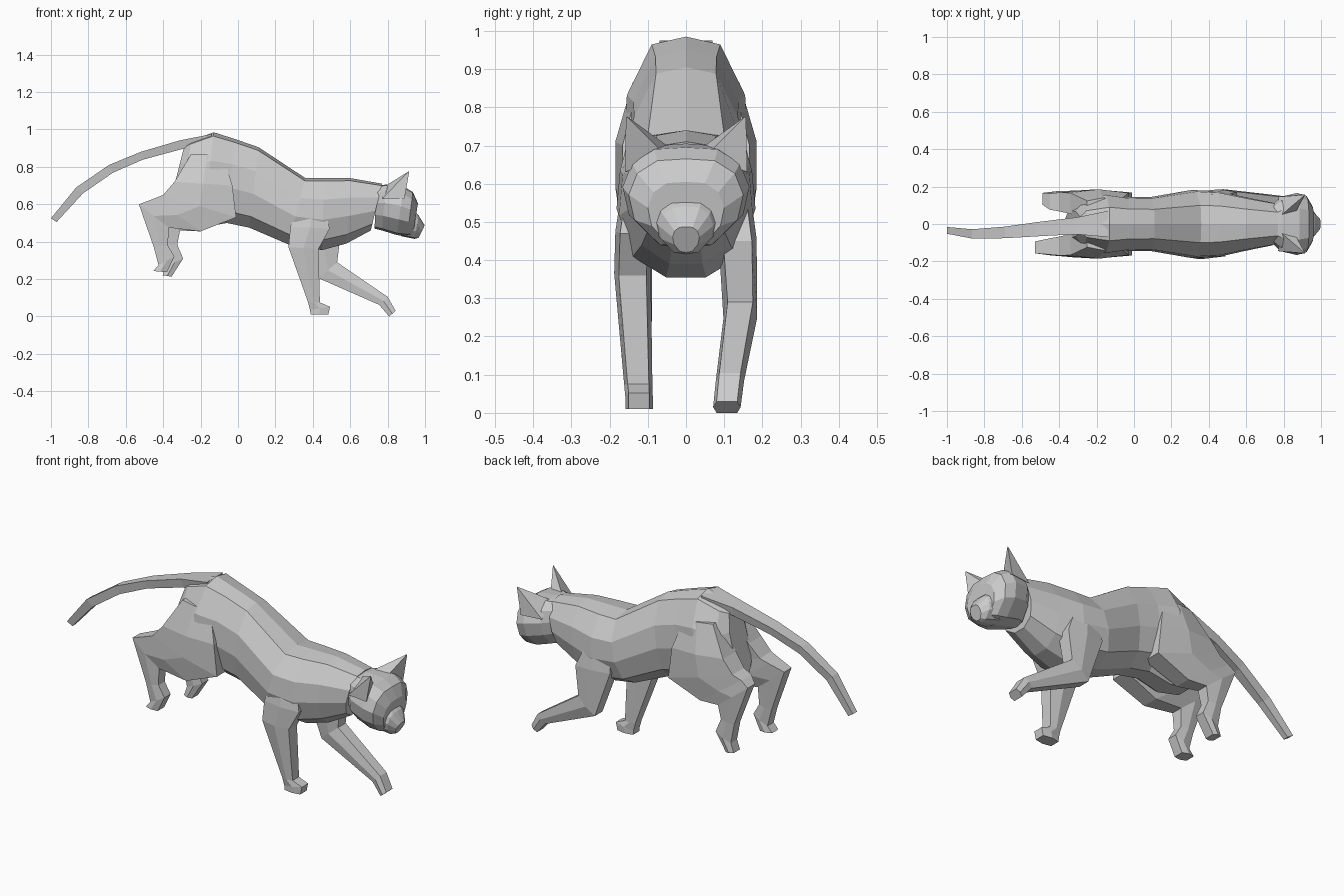
import bpy, bmesh
from mathutils import Vector


def loft(name, rings):
    """Skin a list of equal-sized rings and cap both ends."""
    bm = bmesh.new()
    vs = [[bm.verts.new(p) for p in r] for r in rings]
    n = len(rings[0])
    for a, b in zip(vs, vs[1:]):
        for i in range(n):
            j = (i + 1) % n
            bm.faces.new((a[i], a[j], b[j], b[i]))
    bm.faces.new(vs[0])
    bm.faces.new(vs[-1])
    bmesh.ops.recalc_face_normals(bm, faces=bm.faces)
    me = bpy.data.meshes.new(name)
    bm.to_mesh(me)
    bm.free()
    ob = bpy.data.objects.new(name, me)
    bpy.context.collection.objects.link(ob)
    return ob


# half outlines: (share of width, share of height)
BODY = [(.55, .96), (.95, .70), (1, .42), (.8, .14), (.3, 0)]
HEAD = [(.5, .98), (.85, .84), (1, .60), (.9, .32), (.45, .04)]


def trunk(name, half, sections):
    """Sections: top x, top z, bottom x, bottom z, half width."""
    outline = [(0, 1)] + half + [(0, 0)] + [(-w, t) for w, t in reversed(half)]
    return loft(name, [[(xb + (xt - xb) * t, w * f, zb + (zt - zb) * t)
                        for f, t in outline] for xt, zt, xb, zb, w in sections])


def limb(name, side, sections):
    """Sections: front x, front z, back x, back z, y centre, half thickness."""
    rings = []
    for fx, fz, bx, bz, y, h in sections:
        ring = []
        for t, k in [(0, .75), (.5, 1), (1, .75), (1, -.75), (.5, -1), (0, -.75)]:
            ring.append((fx + (bx - fx) * t, side * (y + k * h), fz + (bz - fz) * t))
        rings.append(ring)
    return loft(name, rings)


# body from rump to neck
trunk("body", BODY, [
    (-.285, .92, -.37, .58, .07),
    (-.25, .94, -.31, .50, .13),
    (-.13, .985, -.19, .475, .163),
    (-.02, .95, -.06, .50, .145),
    (.11, .905, .06, .475, .143),
    (.36, .74, .27, .385, .182),
    (.46, .74, .45, .355, .175),
    (.60, .74, .58, .39, .145),
    (.77, .71, .71, .46, .115)])

# skull
trunk("head", HEAD, [
    (.74, .70, .73, .47, .10),
    (.79, .705, .77, .46, .145),
    (.885, .695, .85, .435, .166),
    (.935, .665, .905, .43, .15),
    (.962, .605, .935, .435, .10)])

# muzzle
trunk("muzzle", HEAD, [
    (.90, .60, .87, .43, .10),
    (.966, .54, .945, .415, .072),
    (.998, .487, .965, .42, .035)])

# ears
base = [(.79, .05, .70), (.77, .145, .63), (.89, .16, .63), (.86, .055, .675)]
tip = Vector((.916, .157, .778))
for side, label in ((-1, "right"), (1, "left")):
    foot = [Vector(p) for p in base]
    point = [tip + (p - tip) * .03 for p in foot]
    loft("ear_" + label, [[(p.x, side * p.y, p.z) for p in r] for r in (foot, point)])

# tail: top x, top z, bottom x, bottom z, y centre, half width
tail = [(-.14, .975, -.16, .90, 0, .07),
        (-.31, .942, -.30, .895, -.01, .045),
        (-.52, .88, -.51, .838, -.028, .038),
        (-.69, .81, -.67, .768, -.045, .031),
        (-.865, .69, -.83, .657, -.053, .025),
        (-1, .525, -.97, .505, -.034, .018)]
loft("tail", [[(xt, y - h, zt), (xt, y + h, zt), (xb, y + .8 * h, zb), (xb, y - .8 * h, zb)]
              for xt, zt, xb, zb, y, h in tail])

# hind legs share the thigh, the lower parts differ
thigh = [(-.08, .86, -.25, .87, .075, .065),
         (-.03, .70, -.34, .72, .11, .075),
         (-.01, .53, -.40, .65, .118, .067),
         (-.20, .455, -.45, .63, .12, .058)]
limb("hind_leg_right", -1, thigh + [
    (-.37, .475, -.53, .60, .125, .042),
    (-.375, .38, -.45, .37, .125, .036),
    (-.34, .32, -.425, .275, .125, .036),
    (-.38, .237, -.453, .243, .125, .036)])
limb("hind_leg_left", 1, thigh + [
    (-.31, .46, -.49, .60, .135, .042),
    (-.325, .385, -.405, .375, .135, .036),
    (-.293, .31, -.385, .27, .135, .036),
    (-.355, .213, -.403, .22, .135, .036)])

# front legs: one planted, one reaching forward
limb("front_leg_right", -1, [
    (.45, .64, .34, .64, .11, .05),
    (.49, .47, .28, .48, .135, .05),
    (.43, .36, .27, .37, .14, .048),
    (.438, .075, .375, .075, .125, .037),
    (.492, .052, .385, .035, .123, .036),
    (.483, .01, .388, .01, .123, .036)])
limb("front_leg_left", 1, [
    (.47, .64, .36, .64, .11, .05),
    (.55, .45, .34, .46, .135, .05),
    (.53, .29, .43, .205, .142, .044),
    (.80, .105, .755, .062, .115, .037),
    (.843, .03, .808, 0, .107, .036)])
